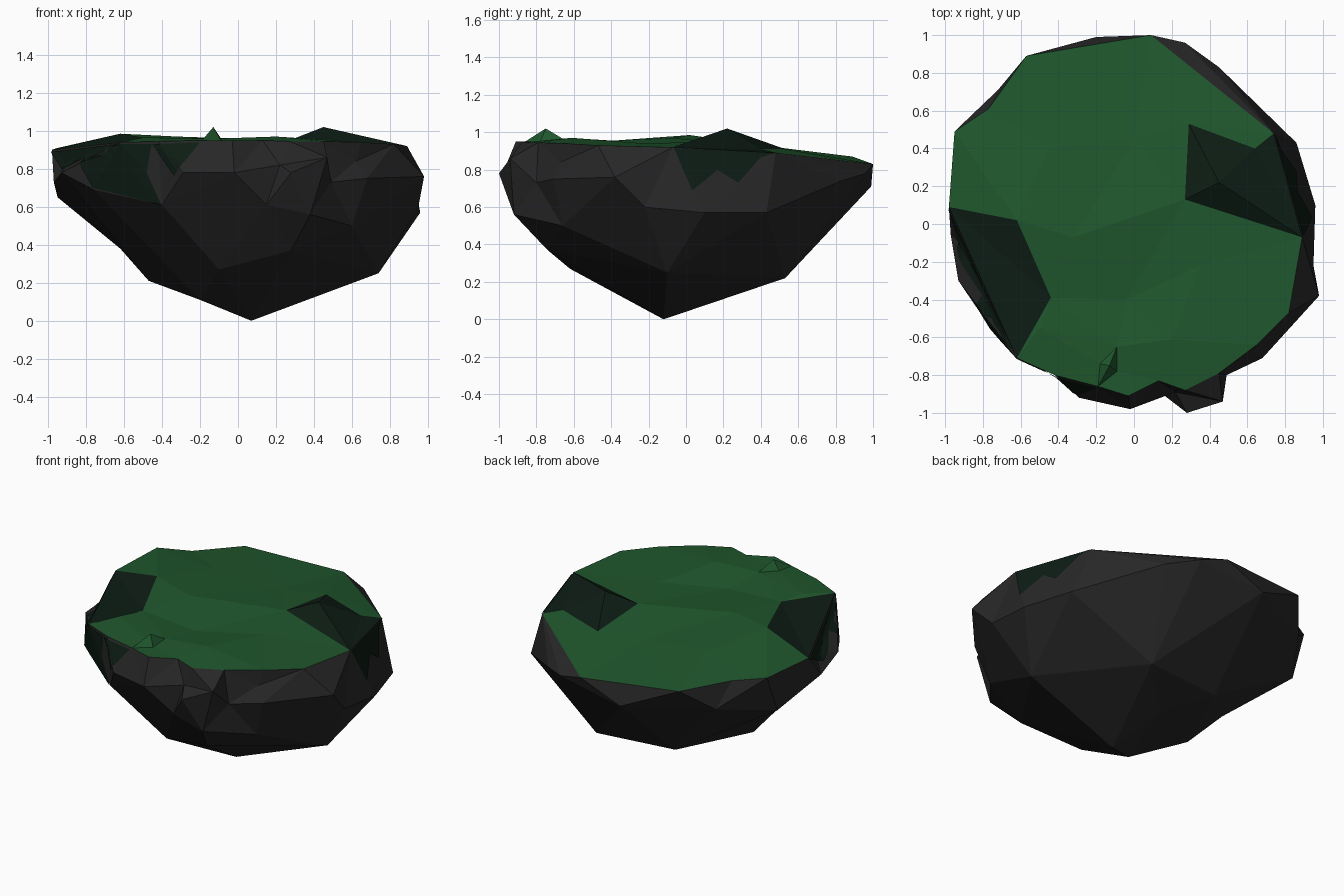
import bpy, bmesh, math
from mathutils import Vector, geometry
from mathutils.bvhtree import BVHTree

if "Cube" in bpy.data.objects:
    bpy.data.objects.remove(bpy.data.objects["Cube"])


def material(name, rgb):
    m = bpy.data.materials.new(name)
    m.diffuse_color = (*rgb, 1)
    m.use_nodes = True
    m.node_tree.nodes["Principled BSDF"].inputs["Base Color"].default_value = m.diffuse_color
    return m


ROCK = material("rock", (0.02, 0.02, 0.02))
GRASS = material("grass", (0.014, 0.095, 0.026))
DARK = material("dark_grass", (0.004, 0.012, 0.007))


def add_object(name, bm, mats):
    me = bpy.data.meshes.new(name)
    bm.to_mesh(me)
    ob = bpy.data.objects.new(name, me)
    for m in mats:
        me.materials.append(m)
    bpy.context.collection.objects.link(ob)
    return ob


def loop_edges(ids):
    return [(a, b) for a, b in zip(ids, ids[1:] + ids[:1])]


def inside(x, y, poly):
    hit = False
    for (x1, y1, _), (x2, y2, _) in loop_edges(poly):
        if (y1 > y) != (y2 > y) and x < (x2 - x1) * (y - y1) / (y2 - y1) + x1:
            hit = not hit
    return hit


# Grass outline, anticlockwise from the right
rim = [(.89, -.07, .92), (.74, .48, .89), (.09, 1.0, .83), (-.57, .89, .87),
       (-.77, .61, .89), (-.95, .49, .91), (-.98, .09, .90), (-.62, -.71, .94),
       (-.42, -.80, .945), (-.19, -.86, .95), (-.03, -.91, .95), (.13, -.83, .95),
       (.27, -.88, .945), (.45, -.79, .945), (.65, -.64, .94), (.82, -.47, .93)]

# Rock: rim, jagged belt, lower belt and tip, joined as a star-shaped shell
belt = [(.98, -.38, .76), (.95, -.22, .60), (.96, .10, .57), (.86, .43, .57),
        (.45, .83, .74), (.27, .96, .78), (-.20, .99, .71), (-.72, .71, .72),
        (-.95, .38, .65), (-.97, -.06, .73), (-.90, -.12, .82), (-.93, -.30, .78),
        (-.76, -.55, .69), (-.40, -.79, .61), (-.29, -.92, .78), (-.02, -.98, .78),
        (.15, -.90, .61), (.22, -.89, .82), (.28, -1.0, .78), (.47, -.94, .86),
        (.38, -.92, .56), (.49, -.80, .73), (.62, -.67, .84), (.68, -.71, .75),
        (.60, -.66, .50)]
lower = [(.74, -.10, .25), (.28, -.74, .37), (-.10, -.62, .27), (-.47, -.05, .21),
         (-.20, -.29, .11), (-.62, .10, .38), (-.25, .47, .23), (.30, .53, .22),
         (-.03, .21, .145)]
centre = Vector((0, 0, .55))
bm = bmesh.new()
place = {}
for p in rim + belt + lower + [(.07, -.12, 0)]:
    place[bm.verts.new((Vector(p) - centre).normalized())] = Vector(p)
rim_verts = set(list(place)[:len(rim)])
bmesh.ops.convex_hull(bm, input=bm.verts[:])
for v in bm.verts:
    v.co = place[v]
bmesh.ops.recalc_face_normals(bm, faces=bm.faces[:])
bm.normal_update()
bvh = BVHTree.FromBMesh(bm)
top = [f for f in bm.faces if all(v in rim_verts for v in f.verts)
       and inside(*f.calc_center_median()[:2], rim)]
bmesh.ops.delete(bm, geom=top, context='FACES')
add_object("rock_base", bm, [ROCK])

# Grass cap: triangulated outline with bumps and two dark patches
inner = [(.27, .13, .95), (.29, .53, .91), (.64, .40, .91),
         (-.62, .02, .985), (-.44, -.39, .955),
         (.45, .22, 1.02), (-.13, -.75, 1.02), (-.09, -.65, .96), (-.18, -.74, .96),
         (-.09, -.78, .95), (-.32, -.07, .97), (-.04, -.40, .93), (.35, -.22, .94),
         (.20, -.61, .97), (-.50, -.55, .965), (0, .45, .90), (-.45, .40, .93)]
pts = rim + inner
n = len(rim)
patches = [[0, 1, n + 2, n + 1, n], [6, n + 3, n + 4, 7]]
edges = loop_edges(list(range(n))) + [e for p in patches for e in loop_edges(p)]
out = geometry.delaunay_2d_cdt([Vector(p[:2]) for p in pts], edges, [], 1, 1e-5)
bm = bmesh.new()
vs = [bm.verts.new((co.x, co.y, pts[src[0]][2] if src else .93))
      for co, src in zip(out[0], out[3])]
for tri in out[2]:
    f = bm.faces.new([vs[i] for i in tri])
    c = f.calc_center_median()
    f.material_index = int(any(inside(c.x, c.y, [pts[i] for i in p]) for p in patches))
add_object("grass_top", bm, [GRASS, DARK])


# Hanging grass: pointed flaps laid on the rock, given as (angle, height)
def on_rock(deg, z):
    d = Vector((math.cos(math.radians(deg)), math.sin(math.radians(deg)), 0))
    for k in range(12):
        hit = bvh.ray_cast(d * 3 + Vector((0, 0, z - .012 * k)), -d)[0]
        if hit:
            return hit + d * .006
    return d * .9 + Vector((0, 0, z))


def drape(name, flaps, steps=6):
    bm = bmesh.new()
    for a, b, c in flaps:
        grid = {}
        for i in range(steps + 1):
            for j in range(steps + 1 - i):
                u, v = i / steps, j / steps
                w = 1 - u - v
                grid[i, j] = bm.verts.new(on_rock(a[0] * w + b[0] * u + c[0] * v,
                                                  a[1] * w + b[1] * u + c[1] * v))
        for i in range(steps):
            for j in range(steps - i):
                bm.faces.new((grid[i, j], grid[i + 1, j], grid[i, j + 1]))
                if i + j < steps - 1:
                    bm.faces.new((grid[i + 1, j], grid[i + 1, j + 1], grid[i, j + 1]))
    bmesh.ops.remove_doubles(bm, verts=bm.verts[:], dist=.002)
    bm.normal_update()
    for f in bm.faces:
        c = f.calc_center_median()
        if f.normal.dot(Vector((c.x, c.y, 0))) < 0:
            f.normal_flip()
    add_object(name, bm, [DARK])


drape("right_hanging_grass", [((-4, .915), (2, .69), (11, .80)),
                              ((-4, .915), (11, .80), (33, .89)),
                              ((11, .80), (18, .73), (28, .88))])
drape("left_hanging_grass", [((175, .89), (188, .78), (205, .86)),
                             ((175, .89), (205, .86), (229, .93)),
                             ((205, .86), (216, .70), (229, .93)),
                             ((216, .70), (238, .78), (229, .93)),
                             ((216, .70), (243, .61), (238, .78)),
                             ((229, .93), (238, .78), (240, .93)),
                             ((240, .93), (249, .76), (257, .94))])
